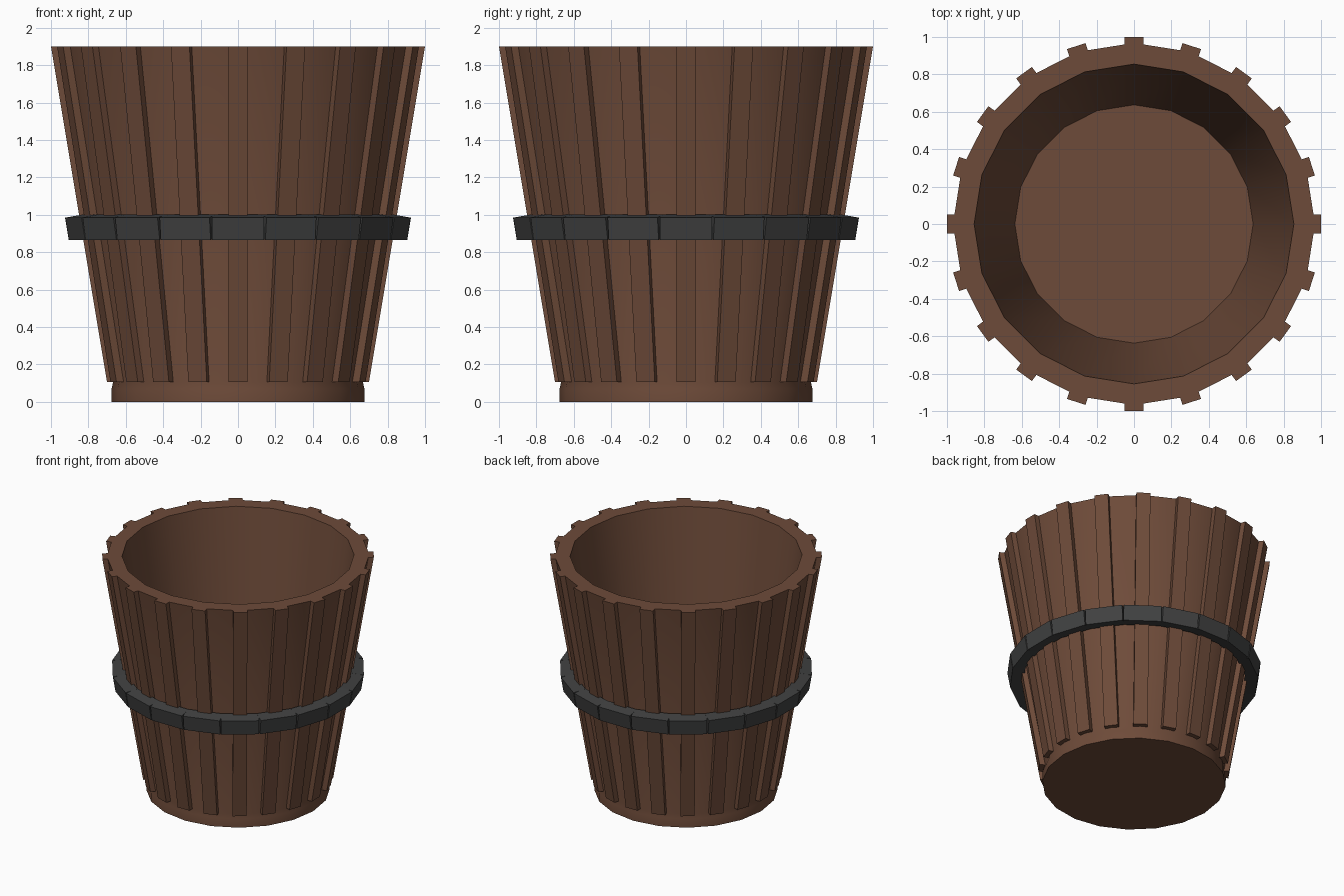
import bpy, bmesh, math
from mathutils import Matrix, Vector

if "Cube" in bpy.data.objects:
    bpy.data.objects.remove(bpy.data.objects["Cube"], do_unlink=True)

SIDES = 20
STEP = math.tau / SIDES
TOP = 1.9


def material(name, color):
    mat = bpy.data.materials.new(name)
    mat.use_nodes = True
    mat.diffuse_color = (*color, 1)
    bsdf = next(n for n in mat.node_tree.nodes if n.type == "BSDF_PRINCIPLED")
    bsdf.inputs["Base Color"].default_value = (*color, 1)
    bsdf.inputs["Roughness"].default_value = 0.8
    return mat


def finish(name, bm, mat, smooth=False):
    bmesh.ops.recalc_face_normals(bm, faces=bm.faces)
    mesh = bpy.data.meshes.new(name)
    bm.to_mesh(mesh)
    bm.free()
    mesh.materials.append(mat)
    obj = bpy.data.objects.new(name, mesh)
    bpy.context.collection.objects.link(obj)
    if smooth:
        bpy.ops.object.select_all(action="DESELECT")
        obj.select_set(True)
        bpy.context.view_layer.objects.active = obj
        bpy.ops.object.shade_smooth_by_angle(angle=math.radians(30))
    return obj


def around(bm, profile, half_width):
    """Extrude a radius/height profile sideways and repeat it around z."""
    for i in range(SIDES):
        turn = Matrix.Rotation(i * STEP, 3, "Z")
        ends = [[bm.verts.new(turn @ Vector((r, side * half_width, z)))
                 for r, z in profile] for side in (-1, 1)]
        for end in ends:
            bm.faces.new(end)
        for j in range(len(profile)):
            k = (j + 1) % len(profile)
            bm.faces.new((ends[0][j], ends[0][k], ends[1][k], ends[1][j]))


wood = material("brown wood", (0.155, 0.070, 0.041))
iron = material("dark iron", (0.052, 0.053, 0.053))

# Hollow tapered tub: outer wall, rim, inner wall, floor
bm = bmesh.new()
profile = [(0.676, 0), (0.676, 0.07), (0.668, 0.105),
           (0.968, TOP), (0.855, TOP), (0.637, 0.33)]
rings = [[bm.verts.new((r * math.cos(i * STEP), r * math.sin(i * STEP), z))
          for i in range(SIDES)] for r, z in profile]
for low, high in zip(rings, rings[1:]):
    for i in range(SIDES):
        j = (i + 1) % SIDES
        bm.faces.new((low[i], low[j], high[j], high[i]))
bm.faces.new(rings[0])
bm.faces.new(rings[-1])
finish("tub_body", bm, wood, smooth=True)

# Raised vertical battens on every corner of the tub
bm = bmesh.new()
around(bm, [(0.64, 0.105), (0.70, 0.105), (1.0, TOP), (0.94, TOP)], 0.052)
finish("battens", bm, wood)

# Hoop of tilted blocks around the middle
bm = bmesh.new()
around(bm, [(0.81, 0.882), (0.905, 0.866), (0.925, 0.985), (0.83, 1.001)], 0.14)
finish("hoop", bm, iron)
